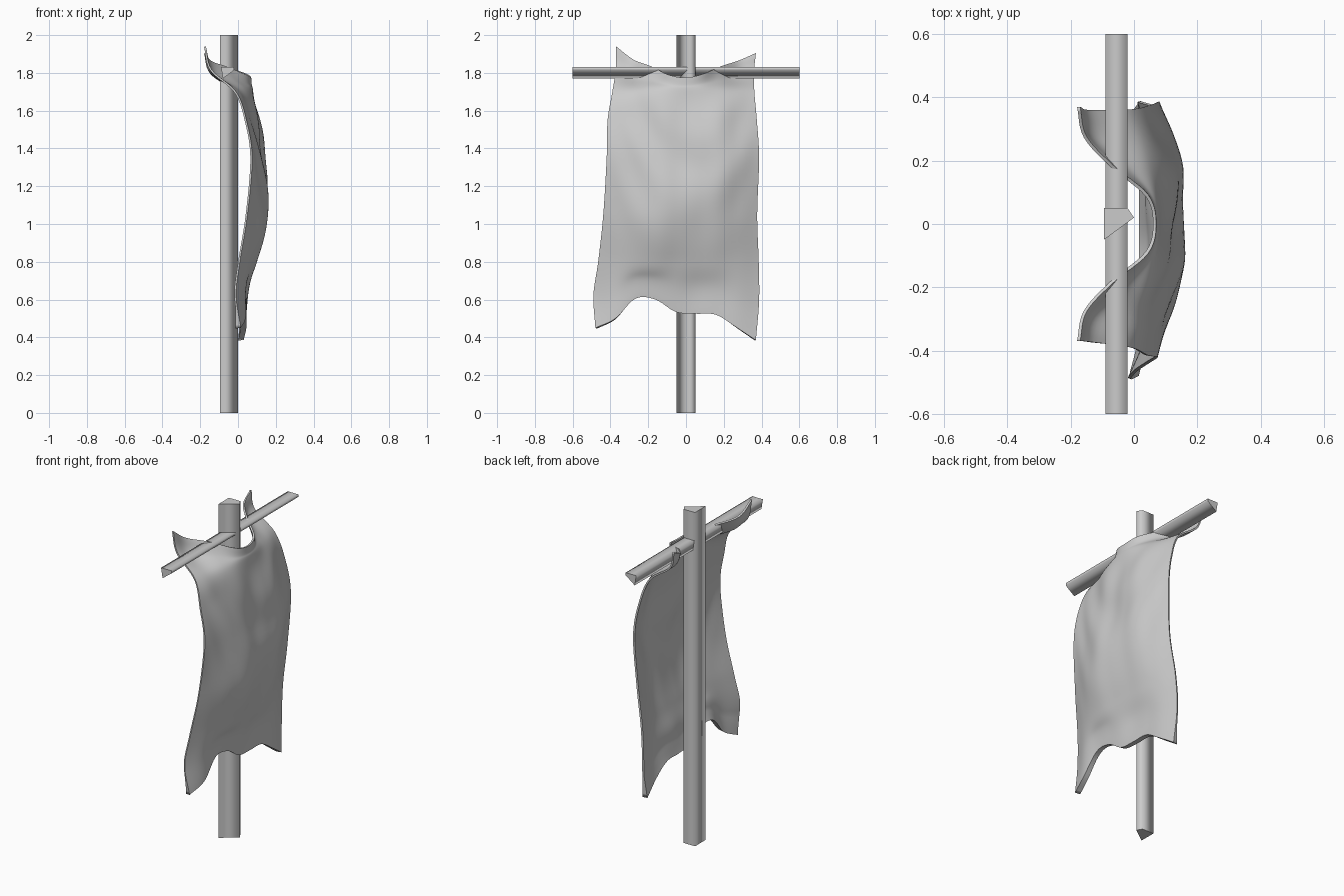
import bpy, bmesh, math
from mathutils import Vector

if "Cube" in bpy.data.objects:
    bpy.data.objects.remove(bpy.data.objects["Cube"])


def add_object(name, bm):
    mesh = bpy.data.meshes.new(name)
    bm.to_mesh(mesh)
    bm.free()
    for poly in mesh.polygons:
        poly.use_smooth = True
    obj = bpy.data.objects.new(name, mesh)
    bpy.context.collection.objects.link(obj)
    return obj


def timber(name, profile, direction):
    """Extrude a closed profile of 3D points; sides shaded smooth, ends sharp."""
    bm = bmesh.new()
    face = bm.faces.new([bm.verts.new(p) for p in profile])
    res = bmesh.ops.extrude_face_region(bm, geom=[face], use_keep_orig=True)
    verts = [g for g in res["geom"] if isinstance(g, bmesh.types.BMVert)]
    bmesh.ops.translate(bm, verts=verts, vec=Vector(direction))
    bmesh.ops.recalc_face_normals(bm, faces=bm.faces)
    axis = Vector(direction).normalized()
    for f in bm.faces:
        if abs(f.normal.dot(axis)) > 0.9:
            for e in f.edges:
                e.smooth = False
    return add_object(name, bm)


def spline(values, t):
    """Catmull-Rom through evenly spaced values, t in 0..1."""
    n = len(values) - 1
    i = min(int(t * n), n - 1)
    f = t * n - i
    b, c = values[i], values[i + 1]
    a = values[i - 1] if i > 0 else 2 * b - c
    d = values[i + 2] if i + 2 <= n else 2 * c - b
    return 0.5 * (2 * b + (c - a) * f + (2 * a - 5 * b + 4 * c - d) * f * f
                  + (3 * b - a - 3 * c + d) * f ** 3)


# Upright pole and crossbar: rough four-sided timbers
timber("pole", [(-0.095, 0.05, 0), (-0.02, 0.05, 0), (0, 0.02, 0), (-0.095, -0.05, 0)],
       (0, 0, 2))
timber("crossbar", [(-0.09, -0.6, 1.83), (-0.02, -0.6, 1.83), (-0.02, -0.6, 1.815),
                    (-0.08, -0.6, 1.77)], (0, 1.2, 0))

# Banner: outline of the top and bottom edges, side edges and depth per row
top_z = [1.94, 1.87, 1.835, 1.79, 1.775, 1.795, 1.835, 1.865, 1.905]
bottom_z = [0.45, 0.50, 0.605, 0.60, 0.535, 0.525, 0.52, 0.455, 0.385]
row_z = [None, None, 1.70, 1.55, 1.35, 1.05, 0.80, None, None]
left_y = [-0.37, -0.372, -0.39, -0.415, -0.42, -0.438, -0.465, -0.49, -0.48]
right_y = [0.37, 0.36, 0.362, 0.375, 0.387, 0.377, 0.385, 0.387, 0.37]
depth = [
    [-0.17, -0.15, -0.065, 0.045, 0.07, 0.045, -0.065, -0.15, -0.17],
    [-0.14, -0.11, -0.02, 0.055, 0.075, 0.055, -0.02, -0.11, -0.14],
    [-0.01, 0.015, 0.045, 0.075, 0.085, 0.08, 0.055, 0.02, -0.01],
    [0.045, 0.06, 0.08, 0.10, 0.10, 0.11, 0.11, 0.08, 0.05],
    [0.075, 0.095, 0.115, 0.13, 0.13, 0.145, 0.15, 0.12, 0.08],
    [0.05, 0.095, 0.135, 0.16, 0.155, 0.145, 0.14, 0.105, 0.065],
    [0.01, 0.055, 0.085, 0.10, 0.095, 0.09, 0.085, 0.065, 0.03],
    [-0.01, 0.035, 0.05, 0.06, 0.06, 0.05, 0.05, 0.045, 0.02],
    [0.015, 0.04, 0.04, 0.045, 0.045, 0.045, 0.045, 0.045, 0.03],
]
COLS, ROWS = 48, 72


def banner_point(u, v):
    top, bottom = spline(top_z, u), spline(bottom_z, u)
    zs = list(row_z)
    zs[0], zs[1] = top, (top + 1.70) / 2
    zs[7], zs[8] = (0.80 + bottom) / 2, bottom
    x = spline([spline(r, u) for r in depth], v)
    yl, yr = spline(left_y, v), spline(right_y, v)
    z = spline(zs, v)
    # sagging folds in the upper part, between the two hanging points
    s = 2 * u - 1
    fade = (1 - s * s) * math.sin(math.pi * v) * max(0, min(1, (z - 0.8) / 0.5))
    x += 0.007 * fade * math.sin(17 * (z - 0.5 * s * s) + 2.5 * s + 1.0)
    return Vector((x, yl + (yr - yl) * u, z))


def add_layer(bm, points, flip):
    grid = [[bm.verts.new(p) for p in row] for row in points]
    for a, b in zip(grid, grid[1:]):
        for c in range(COLS):
            quad = (a[c], b[c], b[c + 1], a[c + 1])
            bm.faces.new(quad[::-1] if flip else quad)
    return grid


def border(grid):
    """Boundary loop of a vertex grid."""
    return (grid[0] + [r[-1] for r in grid[1:-1]] + grid[-1][::-1]
            + [r[0] for r in grid[-2:0:-1]])


# thin cloth: front face, back face and rim, thicker at the bottom hem
bm = bmesh.new()
front = add_layer(bm, [[banner_point(c / COLS, r / ROWS) for c in range(COLS + 1)]
                       for r in range(ROWS + 1)], False)
bm.normal_update()
back_points = []
for r, row in enumerate(front):
    thick = 0.010 + 0.02 * max(0, (r / ROWS - 0.92) / 0.08)
    back_points.append([v.co - v.normal * thick for v in row])
back = add_layer(bm, back_points, True)
fl, bl = border(front), border(back)
for i in range(len(fl)):
    j = (i + 1) % len(fl)
    rim = bm.faces.new((fl[i], fl[j], bl[j], bl[i]))
    for e in rim.edges:
        if e.verts[0] in (fl[i], fl[j]) and e.verts[1] in (fl[i], fl[j]):
            e.smooth = False
        if e.verts[0] in (bl[i], bl[j]) and e.verts[1] in (bl[i], bl[j]):
            e.smooth = False
bmesh.ops.recalc_face_normals(bm, faces=bm.faces)
add_object("cloth_banner", bm)
